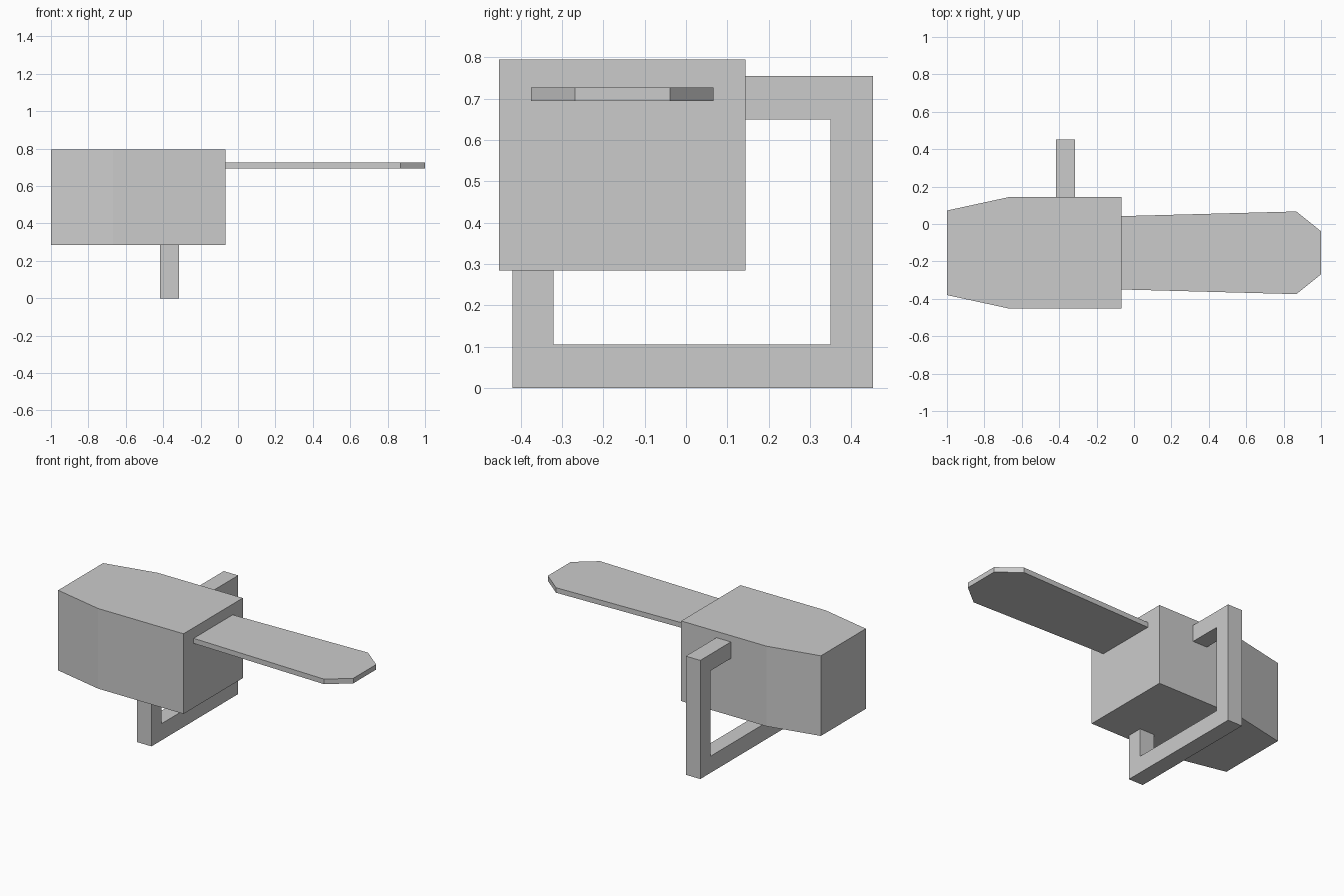
import bpy
import bmesh
from mathutils import Vector

if "Cube" in bpy.data.objects:
    bpy.data.objects.remove(bpy.data.objects["Cube"], do_unlink=True)

grey = bpy.data.materials.new("plain_grey")
grey.use_nodes = True
colour = (0.6, 0.6, 0.6, 1)
grey.diffuse_color = colour
grey.node_tree.nodes["Principled BSDF"].inputs["Base Color"].default_value = colour

MID_Y = -0.154  # centre line of the body and blade


def extrude(name, outline, depth):
    """Sweep a flat outline along a depth vector into a solid."""
    bm = bmesh.new()
    face = bm.faces.new([bm.verts.new(p) for p in outline])
    swept = bmesh.ops.extrude_face_region(bm, geom=[face], use_keep_orig=True)
    moved = [g for g in swept["geom"] if isinstance(g, bmesh.types.BMVert)]
    bmesh.ops.translate(bm, verts=moved, vec=Vector(depth))
    bmesh.ops.recalc_face_normals(bm, faces=bm.faces)
    mesh = bpy.data.meshes.new(name)
    bm.to_mesh(mesh)
    bm.free()
    mesh.materials.append(grey)
    obj = bpy.data.objects.new(name, mesh)
    bpy.context.collection.objects.link(obj)


def mirrored(half, z):
    """Complete an outline of (x, half width) across the centre line."""
    lower = [(x, MID_Y - w, z) for x, w in half]
    upper = [(x, MID_Y + w, z) for x, w in reversed(half)]
    return lower + upper


# Motor housing, narrowed at the rear
housing = [(-1, 0.226), (-0.668, 0.298), (-0.067, 0.298)]
extrude("motor_housing", mirrored(housing, 0.285), (0, 0, 0.51))

# Flat blade with a clipped tip
blade = [(-0.067, 0.196), (0.868, 0.221), (1, 0.115)]
extrude("blade", mirrored(blade, 0.695), (0, 0, 0.032))

# Wraparound handle, from the side of the housing to its underside
handle = [(0.143, 0.755), (0.452, 0.755), (0.452, 0), (-0.42, 0),
          (-0.42, 0.285), (-0.321, 0.285), (-0.321, 0.106),
          (0.349, 0.106), (0.349, 0.65), (0.143, 0.65)]
extrude("handle", [(-0.417, y, z) for y, z in handle], (0.102, 0, 0))
